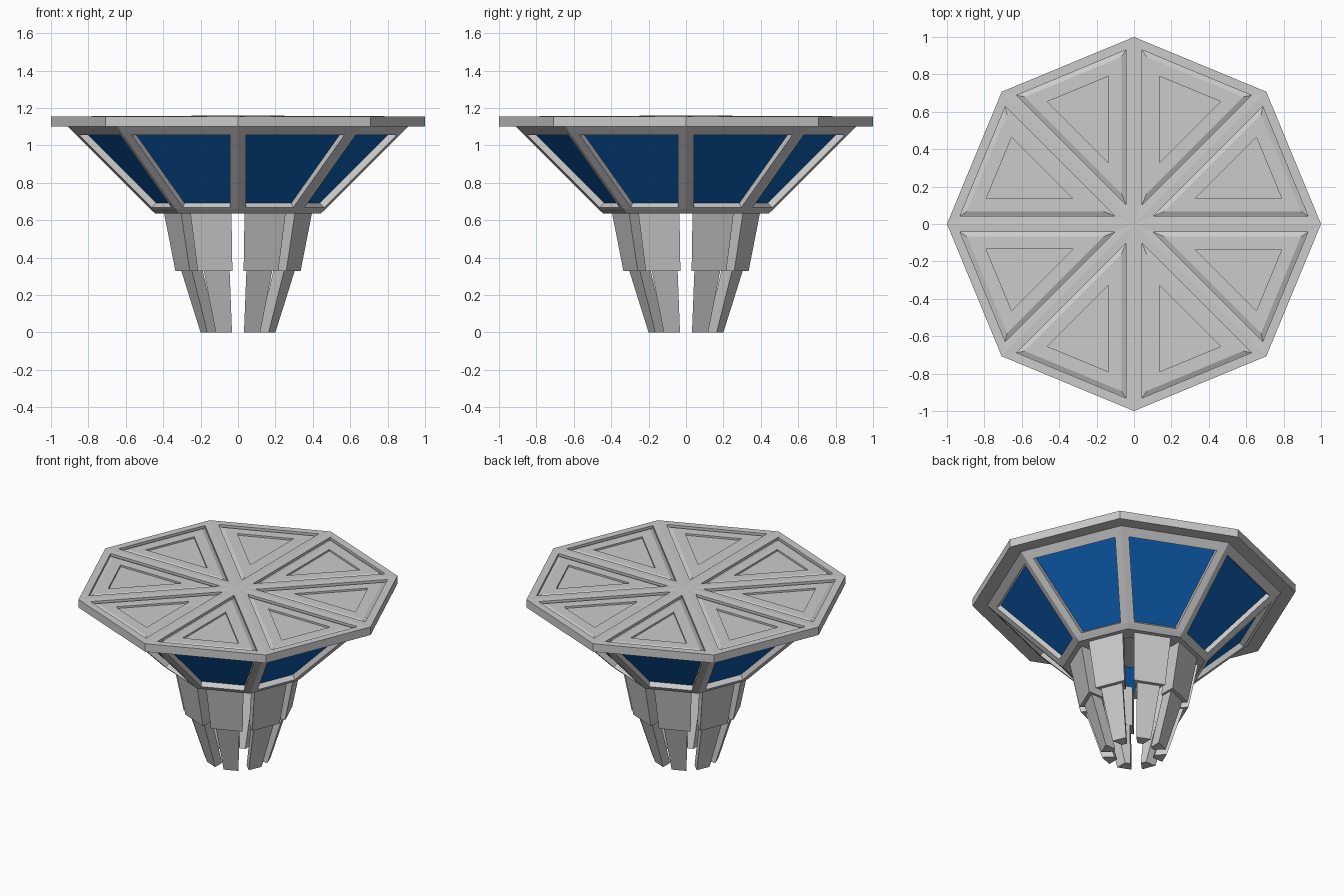
import bpy, bmesh, math
from mathutils import Vector, Matrix

if "Cube" in bpy.data.objects:
    bpy.data.objects.remove(bpy.data.objects["Cube"])

H = math.pi / 8                      # half of one octagon sector
T, C, S = math.tan(H), math.cos(H), math.sin(H)


def make(name, polys, sectors=True, mat=None):
    """Build an object from polygons, repeated round the 8 sectors."""
    bm = bmesh.new()
    for k in range(8 if sectors else 1):
        rot = Matrix.Rotation(H + k * 2 * H, 3, 'Z') if sectors else Matrix.Identity(3)
        for p in polys:
            bm.faces.new([bm.verts.new(rot @ Vector(v)) for v in p])
    bmesh.ops.remove_doubles(bm, verts=bm.verts, dist=1e-5)
    bmesh.ops.recalc_face_normals(bm, faces=bm.faces)
    me = bpy.data.meshes.new(name)
    bm.to_mesh(me)
    bm.free()
    ob = bpy.data.objects.new(name, me)
    bpy.context.collection.objects.link(ob)
    if mat:
        me.materials.append(mat)
    return ob


def bridge(a, b):
    n = len(a)
    return [[a[i], a[(i + 1) % n], b[(i + 1) % n], b[i]] for i in range(n)]


def edge(r, z):
    """Two ends of one octagon side with corner radius r."""
    return [(r * C, -r * S, z), (r * C, r * S, z)]


def tri(off, rim, z):
    """Wedge triangle inset from the spokes and from the outer rim."""
    x = C - rim
    y = x * T - off / C
    return [(off / S, 0, z), (x, -y, z), (x, y, z)]


# Tabletop: octagonal slab with stepped triangular panels
TOP, UNDER = 1.155, 1.10
rings = [[(0, 0, 1.16)] + edge(1, TOP),
         tri(.043, .048, TOP), tri(.043, .048, 1.138),
         tri(.068, .073, 1.150), tri(.135, .142, 1.150),
         tri(.135, .142, 1.138)]
polys = [rings[-1]]
for a, b in zip(rings, rings[1:]):
    polys += bridge(a, b)
t, u = edge(1, TOP), edge(1, UNDER)
polys += [[t[0], u[0], u[1], t[1]], [(0, 0, UNDER), u[1], u[0]]]
make("tabletop", polys)

# Flared window frame under the top
def cone_r(z):
    return .47 + (z - .66)


def opening(z):
    a = cone_r(z) * C
    y = a * T - .043 / C
    return [(a, -y, z), (a, y, z)]


def quad(lo, hi):
    return [lo[0], lo[1], hi[1], hi[0]]


outer = quad(edge(.47, .66), edge(.91, 1.10))
hole = quad(opening(.668), opening(1.055))
inward = Vector((-1, 0, C)).normalized() * .035
pane = [tuple(Vector(v) + inward) for v in hole]
polys = bridge(outer, hole) + bridge(hole, pane)
polys += [quad(edge(.44, .635), edge(.47, .66)),
          quad(edge(.33, .635), edge(.44, .635))]
make("window_frame", polys)

# Blue window panes
blue = bpy.data.materials.new("blue_glass")
blue.diffuse_color = (.004, .115, .45, 1)
blue.use_nodes = True
blue.node_tree.nodes["Principled BSDF"].inputs["Base Color"].default_value = blue.diffuse_color
make("window_panes", [pane], mat=blue)


# Eight two-stage legs, each one a tapered wedge
def section(a, depth, gap, z):
    """Leg cross-section: outer apothem, depth, half gap to the neighbour."""
    w = lambda x: x * T - gap / C
    b = a - depth
    return [(a, -w(a), z), (a, w(a), z), (b, w(b), z), (b, -w(b), z)]


def leg(name, lo, hi):
    make(name, bridge(lo, hi) + [lo, hi])


leg("upper_legs", section(.321, .10, .030, .33), section(.379, .10, .035, .64))
leg("lower_legs", section(.197, .07, .032, 0), section(.299, .075, .045, .335))
